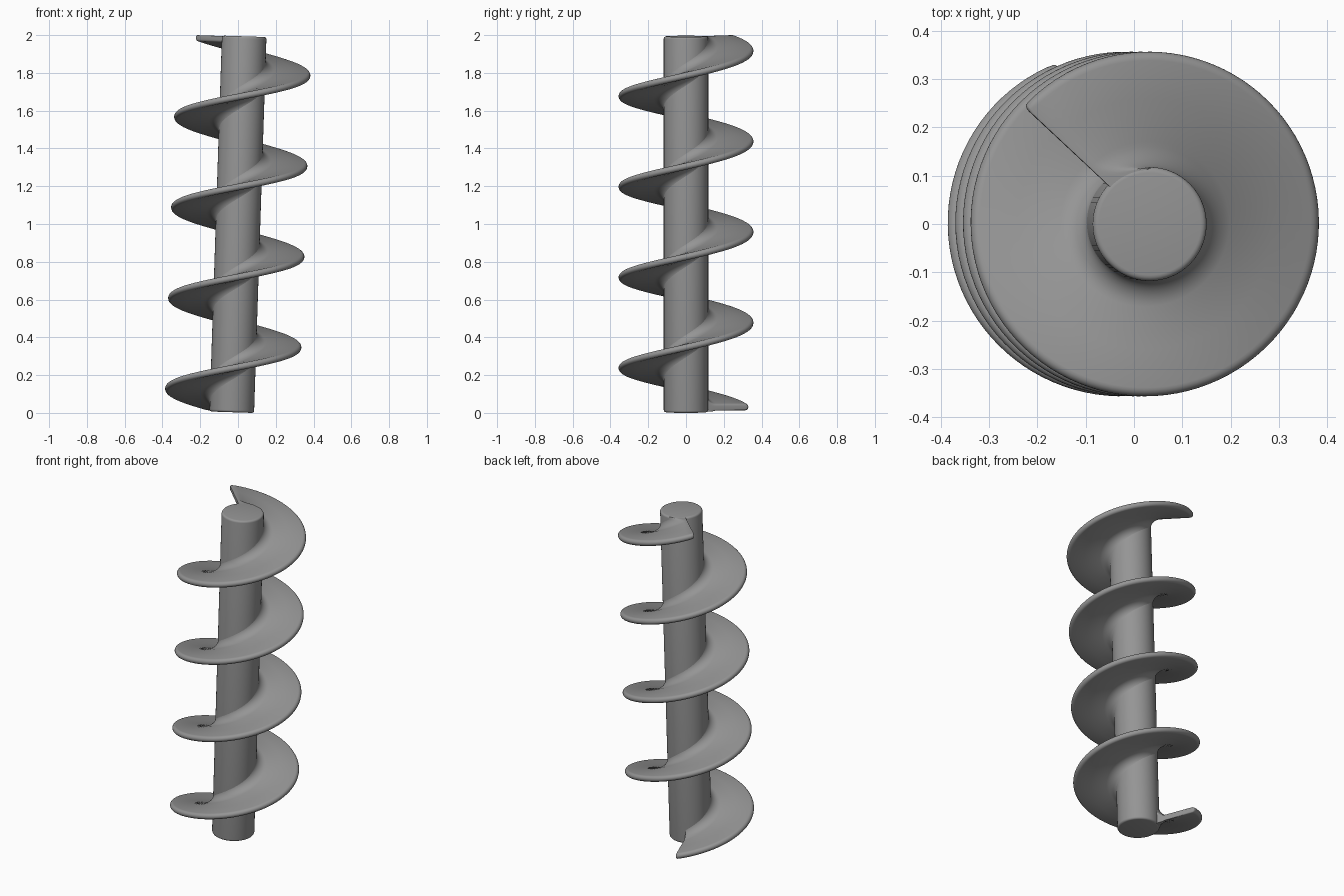
import bpy, bmesh, math
from mathutils import Matrix

cube = bpy.data.objects.get("Cube")
if cube:
    bpy.data.objects.remove(cube)

SHAFT_R, FLIGHT_R, PITCH = 0.118, 0.357, 0.48
BOTTOM, TOP = 0.003, 1.994
HALF_T, FILLET_R, FILLET_Z = 0.018, 0.055, 0.055
START, END = math.radians(-249), math.radians(3 * 360 + 137)
Z_AT_ZERO = 0.357
TILT = Matrix.Translation((0, 0, 1)) @ Matrix.Rotation(math.atan(0.033), 4, "Y") @ Matrix.Translation((0, 0, -1))

steel = bpy.data.materials.new("grey steel")
steel.use_nodes = True
steel.diffuse_color = (0.3, 0.3, 0.3, 1)
steel.node_tree.nodes["Principled BSDF"].inputs["Base Color"].default_value = (0.3, 0.3, 0.3, 1)


def make_object(name, bm, angle):
    """Turn a bmesh into a smooth shaded, slightly leaning object."""
    bmesh.ops.recalc_face_normals(bm, faces=bm.faces)
    bm.transform(TILT)
    mesh = bpy.data.meshes.new(name)
    bm.to_mesh(mesh)
    bm.free()
    mesh.materials.append(steel)
    obj = bpy.data.objects.new(name, mesh)
    bpy.context.collection.objects.link(obj)
    bpy.ops.object.select_all(action="DESELECT")
    obj.select_set(True)
    bpy.context.view_layer.objects.active = obj
    bpy.ops.object.shade_smooth_by_angle(angle=math.radians(angle))


def loft(bm, rings):
    """Skin a list of closed rings and cap both ends."""
    rows = [[bm.verts.new(p) for p in ring] for ring in rings]
    n = len(rows[0])
    for a, b in zip(rows, rows[1:]):
        for i in range(n):
            j = (i + 1) % n
            bm.faces.new((a[i], a[j], b[j], b[i]))
    bm.faces.new(rows[0])
    bm.faces.new(rows[-1])


# Central shaft with rounded rims
bevel, sides = 0.012, 64
arc = [i * math.pi / 8 for i in range(5)]
profile = [(SHAFT_R - bevel + bevel * math.sin(a), BOTTOM + bevel - bevel * math.cos(a)) for a in arc]
profile += [(r, BOTTOM + TOP - z) for r, z in reversed(profile)]
bm = bmesh.new()
loft(bm, [[(r * math.cos(k * math.tau / sides), r * math.sin(k * math.tau / sides), z)
           for k in range(sides)] for r, z in profile])
make_object("shaft", bm, 40)

# Flight cross-section: root fillet, flat blade, rounded rim
upper = [(SHAFT_R - 0.02, HALF_T + FILLET_Z)]
for i in range(9):
    a = i * math.pi / 16
    upper.append((SHAFT_R - 0.002 + FILLET_R * (1 - math.cos(a)),
                  HALF_T + FILLET_Z * (1 - math.sin(a))))
upper.append((0.26, HALF_T))
for i in range(6):
    a = i * math.pi / 10
    upper.append((FLIGHT_R - HALF_T + HALF_T * math.sin(a), HALF_T * math.cos(a)))
section = upper + [(r, -z) for r, z in reversed(upper[:-1])]

# Spiral flight, swept around the shaft with softened ends
steps = 400
soft = 0.03
angles = [START + (END - START) * i / steps for i in range(steps + 1)]
ease = [soft * (1 - math.cos(i * math.pi / 8)) for i in range(4)]
angles = [START + e for e in ease] + [t for t in angles if START + soft <= t <= END - soft] + [END - e for e in reversed(ease)]
rings = []
for t in angles:
    d = min(1, min(t - START, END - t) / soft)
    swell = 0.45 + 0.55 * math.sqrt(max(0, 1 - (1 - d) ** 2))
    trim = 0.014 * (1 - math.sqrt(max(0, 1 - (1 - d) ** 2)))
    ring = []
    for r, dz in section:
        z = Z_AT_ZERO + PITCH * t / math.tau + dz * swell
        z = min(TOP - 0.002, max(BOTTOM + 0.002, z))
        r -= trim * max(0, (r - SHAFT_R) / (FLIGHT_R - SHAFT_R))
        ring.append((r * math.cos(t), r * math.sin(t), z))
    rings.append(ring)
bm = bmesh.new()
loft(bm, rings)
make_object("spiral_flight", bm, 45)
